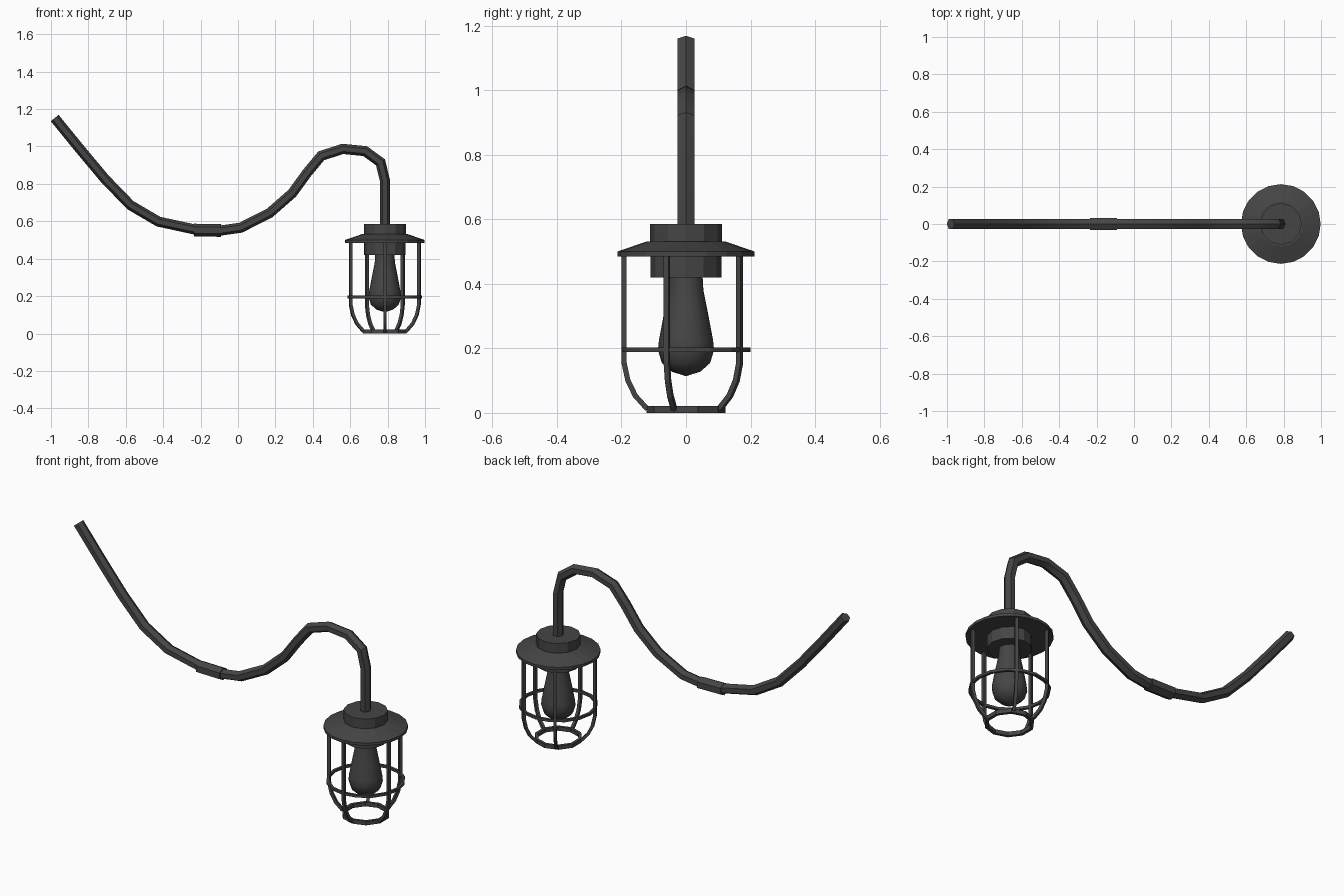
import bpy, math
from mathutils import Vector, Matrix

if "Cube" in bpy.data.objects:
    bpy.data.objects.remove(bpy.data.objects["Cube"])

CX = 0.785  # lamp axis

# Dark painted metal
dark = bpy.data.materials.new("dark_metal")
dark.diffuse_color = (0.06, 0.06, 0.06, 1)
dark.use_nodes = True
dark.node_tree.nodes["Principled BSDF"].inputs["Base Color"].default_value = dark.diffuse_color


def make(name, verts, faces, matrix=None, smooth=False):
    me = bpy.data.meshes.new(name)
    me.from_pydata(verts, [], faces)
    me.materials.append(dark)
    ob = bpy.data.objects.new(name, me)
    bpy.context.collection.objects.link(ob)
    if matrix:
        me.transform(matrix)
    if smooth:
        bpy.ops.object.select_all(action='DESELECT')
        ob.select_set(True)
        bpy.context.view_layer.objects.active = ob
        bpy.ops.object.shade_smooth_by_angle(angle=math.radians(35))
    return ob


def sweep(name, path, section, matrix=None, smooth=False):
    """Mitred sweep of a section (in-plane, y) along an x/z path."""
    pts = [Vector((x, 0, z)) for x, z in path]
    k, verts, faces = len(section), [], []
    for i, p in enumerate(pts):
        a = (p - pts[i - 1]).normalized() if i else None
        b = (pts[i + 1] - p).normalized() if i < len(pts) - 1 else None
        t = ((a or b) + (b or a)).normalized()
        n = Vector((-t.z, 0, t.x)) / t.dot(a or b)
        verts += [p + n * u + Vector((0, v, 0)) for u, v in section]
    for i in range(len(pts) - 1):
        for j in range(k):
            q = (j + 1) % k
            faces.append((i * k + j, i * k + q, (i + 1) * k + q, (i + 1) * k + j))
    faces.append(tuple(reversed(range(k))))
    faces.append(tuple(range((len(pts) - 1) * k, len(pts) * k)))
    return make(name, verts, faces, matrix, smooth)


def lathe(name, profile, sides, closed=False, smooth=False):
    """Revolve an (r, z) profile listed bottom to top around the lamp axis."""
    k, verts, faces = len(profile), [], []
    for s in range(sides):
        a = 2 * math.pi * s / sides - math.pi / 2
        verts += [(CX + r * math.cos(a), r * math.sin(a), z) for r, z in profile]
    for s in range(sides):
        o, e = s * k, (s + 1) % sides * k
        for j in range(k if closed else k - 1):
            q = (j + 1) % k
            faces.append((o + j, e + j, e + q, o + q))
    if not closed:
        faces.append(tuple(s * k for s in reversed(range(sides))))
        faces.append(tuple(s * k + k - 1 for s in range(sides)))
    return make(name, verts, faces, None, smooth)


def hexagon(r):
    """Hexagon a little wider across y."""
    return [(r * math.cos(math.pi * i / 3), 1.12 * r * math.sin(math.pi * i / 3))
            for i in range(6)]


def rect_ring(name, r0, r1, z0, z1, sides):
    return lathe(name, [(r0, z0), (r1, z0), (r1, z1), (r0, z1)], sides, closed=True)


# Bent hexagonal arm and its joining sleeve
arm = [(-0.98, 1.152), (-0.84, 0.98), (-0.71, 0.825), (-0.575, 0.686), (-0.425, 0.598),
       (-0.23, 0.556), (-0.09, 0.551), (0.015, 0.566), (0.17, 0.645), (0.29, 0.75),
       (0.37, 0.86), (0.445, 0.95), (0.56, 0.987), (0.68, 0.975), (0.762, 0.915),
       (CX, 0.82), (CX, 0.57)]
sweep("arm", arm, hexagon(0.027), smooth=True)
sweep("arm_sleeve", [(-0.235, 0.553), (-0.09, 0.551)], hexagon(0.034))

# Cap, shade and socket
lathe("cap", [(0.112, 0.51), (0.112, 0.585)], 12)
lathe("shade", [(0.213, 0.485), (0.213, 0.5), (0.12, 0.532)], 20)
lathe("socket", [(0.11, 0.42), (0.11, 0.49)], 12)

# Bulb
lathe("bulb", [(0.004, 0.115), (0.045, 0.128), (0.075, 0.155), (0.087, 0.195),
               (0.084, 0.225), (0.068, 0.31), (0.054, 0.38), (0.051, 0.43)], 12, smooth=True)

# Cage bars and rings
w = 0.008
section = [(-w, -w), (w, -w), (w, w), (-w, w)]
bar = [(0.192, 0.49), (0.192, 0.155), (0.18, 0.1), (0.157, 0.053), (0.12, 0.012)]
for i, deg in enumerate((-90, -18, 60, 120, 198)):
    m = Matrix.Translation((CX, 0, 0)) @ Matrix.Rotation(math.radians(deg), 4, 'Z')
    sweep(f"cage_bar_{i + 1}", bar, section, m)
rect_ring("cage_middle_ring", 0.186, 0.2, 0.188, 0.202, 16)
rect_ring("cage_bottom_ring", 0.106, 0.122, 0.0, 0.022, 10)
